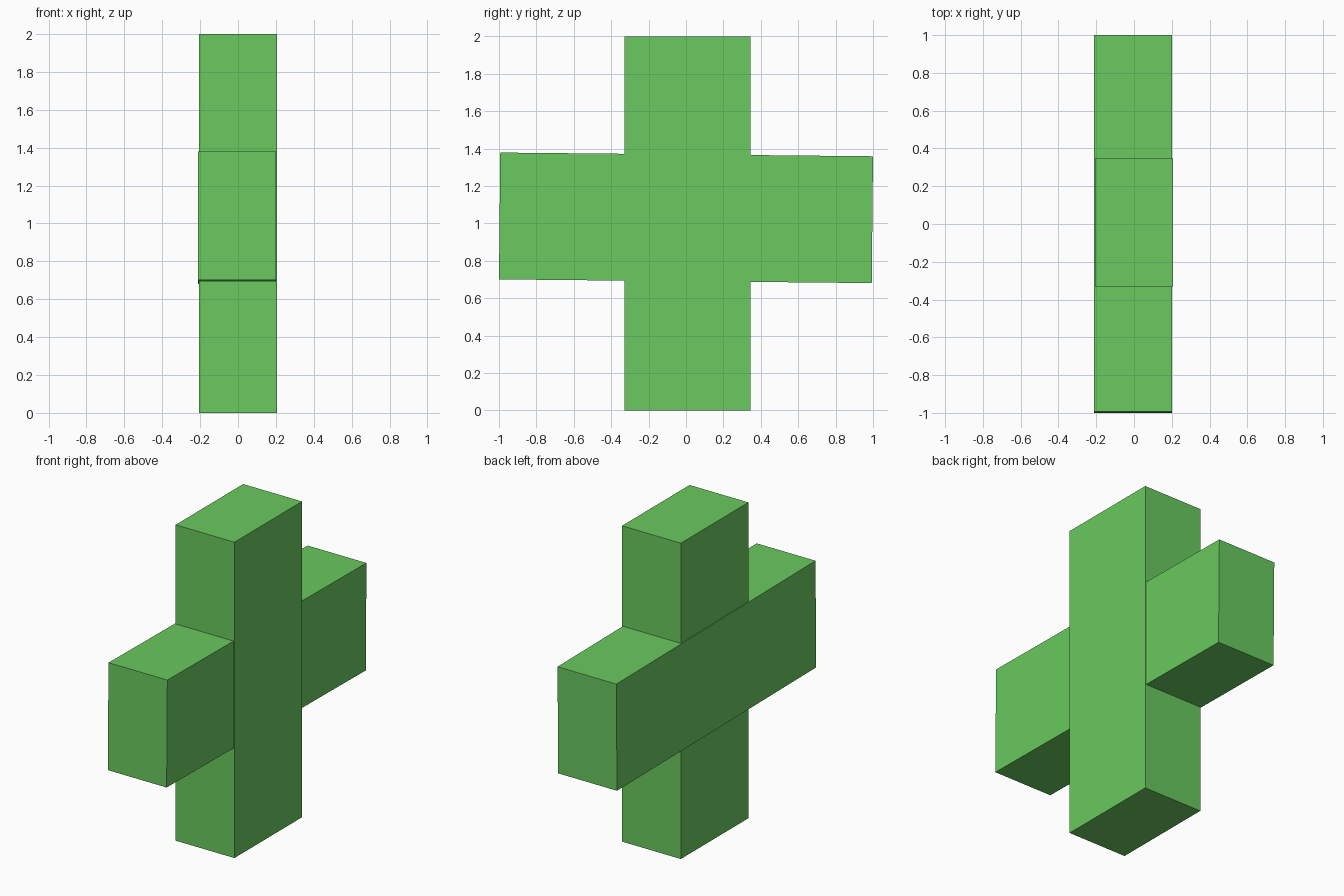
import bpy
import math

if "Cube" in bpy.data.objects:
    bpy.data.objects.remove(bpy.data.objects["Cube"])

green = bpy.data.materials.new("green")
green.diffuse_color = (0.144, 0.587, 0.114, 1)
green.use_nodes = True
green.node_tree.nodes["Principled BSDF"].inputs["Base Color"].default_value = green.diffuse_color


def box(name, centre, size, tilt=0.0):
    bpy.ops.mesh.primitive_cube_add(size=1, location=centre)
    ob = bpy.context.object
    ob.name = name
    ob.scale = size
    ob.rotation_euler.x = math.radians(tilt)
    ob.data.materials.append(green)
    return ob


# Upright bar of the cross
box("upright_bar", (0.0, 0.008, 1.0), (0.412, 0.676, 2.0))

# Cross bar, very slightly tilted and set a little to the left
box("cross_bar", (-0.006, 0.0, 1.03), (0.412, 1.993, 0.678), tilt=-0.57)
